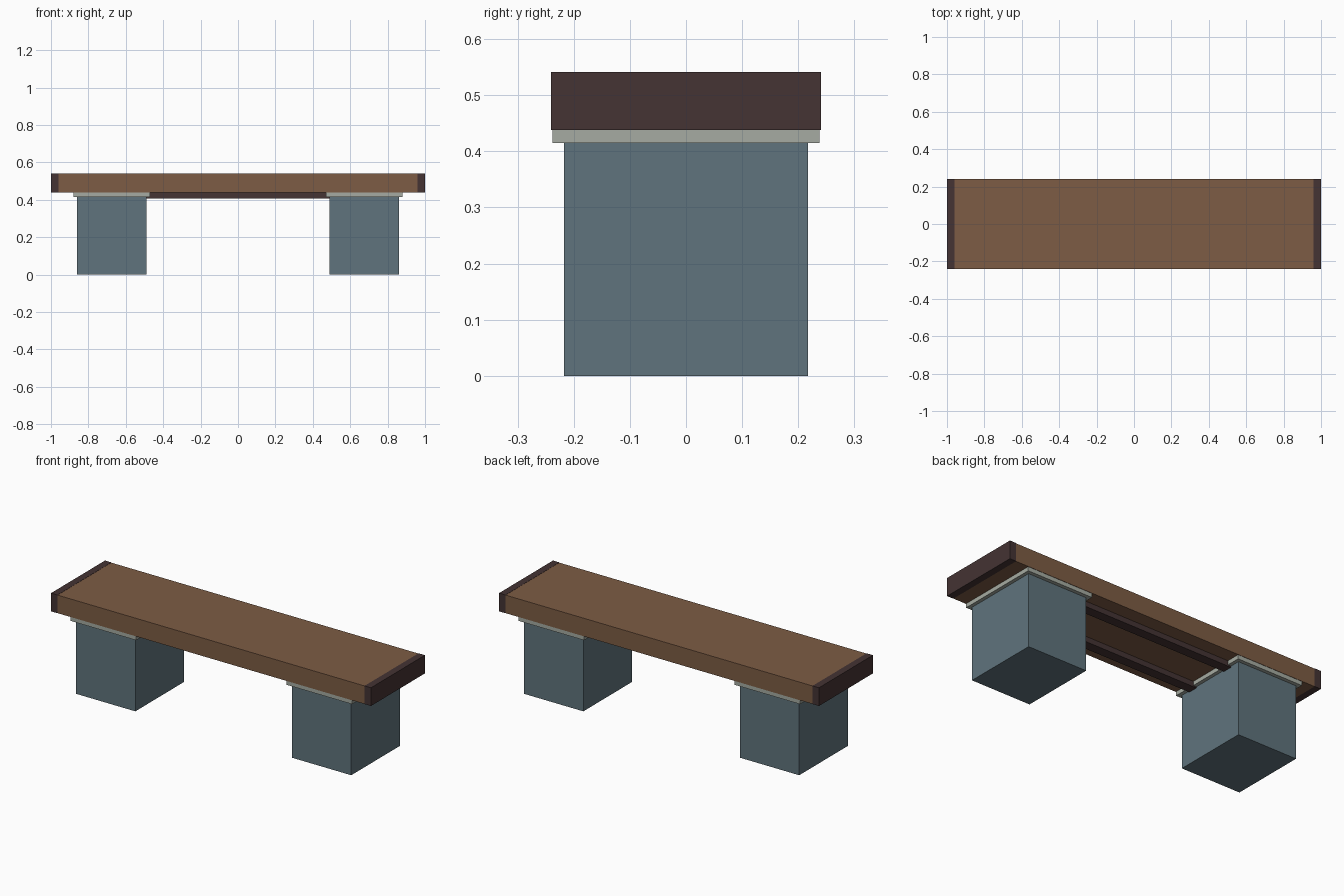
import bpy

cube = bpy.data.objects.get("Cube")
if cube:
    bpy.data.objects.remove(cube, do_unlink=True)


def material(name, rgb):
    mat = bpy.data.materials.new(name)
    mat.use_nodes = True
    mat.diffuse_color = (*rgb, 1)
    mat.node_tree.nodes["Principled BSDF"].inputs["Base Color"].default_value = (*rgb, 1)
    return mat


def box(name, mat, x, y, z):
    """Box spanning the given (low, high) range on each axis."""
    spans = (x, y, z)
    bpy.ops.mesh.primitive_cube_add(size=1, location=[sum(s) / 2 for s in spans])
    obj = bpy.context.object
    obj.name = name
    obj.scale = [s[1] - s[0] for s in spans]
    bpy.ops.object.transform_apply(location=False, rotation=False, scale=True)
    obj.data.materials.append(mat)
    return obj


def mirrored(span, side):
    return tuple(sorted(side * v for v in span))


wood = material("brown wood", (0.205, 0.107, 0.058))
dark = material("dark brown", (0.058, 0.033, 0.033))
slate = material("slate blue", (0.117, 0.174, 0.205))
pale = material("pale grey", (0.38, 0.41, 0.36))

# Seat slab
box("seat", wood, (-0.96, 0.96), (-0.24, 0.24), (0.438, 0.54))

for side, label in ((1, "left"), (-1, "right")):
    # End cap, block leg and the spacer plate between leg and seat
    box(label + "_end_cap", dark, mirrored((0.96, 1.0), side), (-0.241, 0.241), (0.438, 0.541))
    box(label + "_leg", slate, mirrored((0.49, 0.86), side), (-0.217, 0.217), (0, 0.415))
    box(label + "_plate", pale, mirrored((0.47, 0.88), side), (-0.238, 0.238), (0.415, 0.438))

# Support rails under the seat, running from leg to leg
for side, label in ((1, "back"), (-1, "front")):
    box(label + "_rail", dark, (-0.495, 0.495), mirrored((0.105, 0.16), side), (0.408, 0.438))
